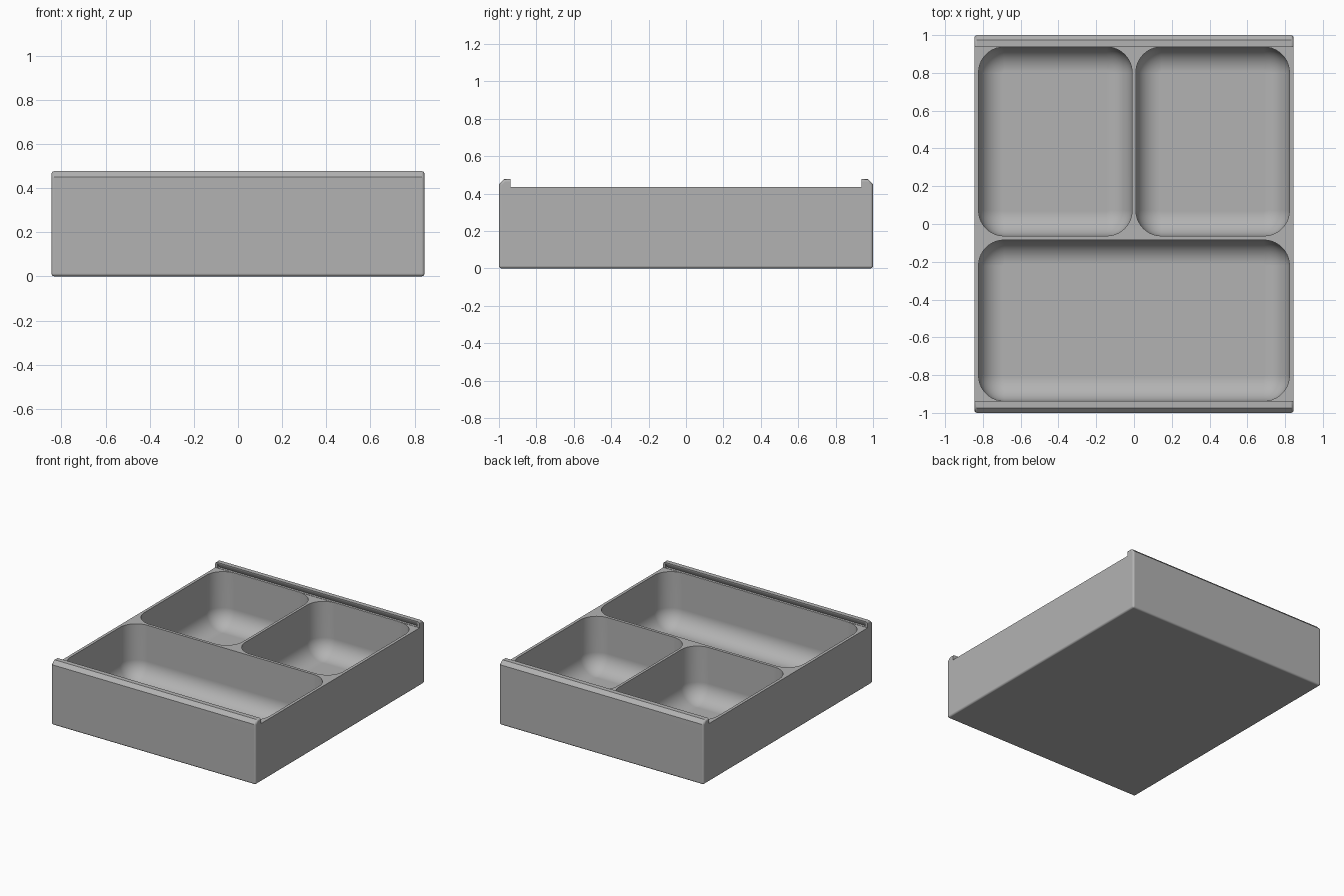
import bpy, bmesh, math
from mathutils import Vector

cube = bpy.data.objects.get("Cube")
if cube:
    bpy.data.objects.remove(cube, do_unlink=True)

HALF_X = 0.845    # half width of the tray
RIM = 0.435       # height of the tray rim
TOP = 0.477       # height of the rails
FLOOR = 0.035     # height of the compartment floors

grey = bpy.data.materials.new("plain grey")
grey.use_nodes = True
colour = (0.45, 0.45, 0.45, 1)
grey.diffuse_color = colour
grey.node_tree.nodes["Principled BSDF"].inputs["Base Color"].default_value = colour


def make_object(name, bm):
    bmesh.ops.recalc_face_normals(bm, faces=bm.faces)
    mesh = bpy.data.meshes.new(name)
    bm.to_mesh(mesh)
    bm.free()
    mesh.materials.append(grey)
    obj = bpy.data.objects.new(name, mesh)
    bpy.context.collection.objects.link(obj)
    return obj


def prism(profile, half):
    """Extrude a (y, z) profile along x."""
    bm = bmesh.new()
    face = bm.faces.new([bm.verts.new((-half, y, z)) for y, z in profile])
    moved = bmesh.ops.extrude_face_region(bm, geom=[face])["geom"]
    verts = [v for v in moved if isinstance(v, bmesh.types.BMVert)]
    bmesh.ops.translate(bm, verts=verts, vec=(2 * half, 0, 0))
    return bm


def rounded_ring(bm, x0, x1, y0, y1, radius, z, steps=10):
    """Ring of vertices around a rounded rectangle."""
    corners = [(x1 - radius, y1 - radius), (x0 + radius, y1 - radius),
               (x0 + radius, y0 + radius), (x1 - radius, y0 + radius)]
    ring = []
    for i, (cx, cy) in enumerate(corners):
        for s in range(steps + 1):
            a = (i + s / steps) * math.pi / 2
            ring.append(bm.verts.new((cx + radius * math.cos(a),
                                      cy + radius * math.sin(a), z)))
    return ring


def compartment_cutter(name, x0, x1, y0, y1, corner=0.135, fillet=0.13, steps=10):
    """Rounded pocket with a filleted floor."""
    bm = bmesh.new()
    rings = [rounded_ring(bm, x0, x1, y0, y1, corner, TOP + 0.1)]
    for s in range(steps + 1):
        a = s / steps * math.pi / 2
        d = fillet * (1 - math.cos(a))
        z = FLOOR + fillet * (1 - math.sin(a))
        rings.append(rounded_ring(bm, x0 + d, x1 - d, y0 + d, y1 - d, corner - d, z))
    for low, high in zip(rings, rings[1:]):
        for i in range(len(low)):
            j = (i + 1) % len(low)
            bm.faces.new((low[i], low[j], high[j], high[i]))
    bm.faces.new(rings[0])
    bm.faces.new(rings[-1])
    return make_object(name, bm)


# Tray body with a chamfered rail along front and back
half_profile = [(1, 0), (1, 0.45), (0.973, TOP), (0.938, TOP), (0.938, RIM)]
bm = prism(half_profile + [(-y, z) for y, z in reversed(half_profile)], HALF_X)
soft = []
for e in bm.edges:
    mid = (e.verts[0].co + e.verts[1].co) / 2
    at_end = abs(mid.x) > HALF_X - 0.001
    if mid.z < 0.001 or (at_end and abs(mid.y) > 0.95):
        soft.append(e)
bmesh.ops.bevel(bm, geom=soft, offset=0.014, segments=3, profile=0.5, affect="EDGES")
tray = make_object("tray_body", bm)

# Three compartments
cutters = [
    compartment_cutter("left_rear_compartment_cutter", 0.01, 0.823, -0.063, 0.937),
    compartment_cutter("right_rear_compartment_cutter", -0.823, -0.01, -0.063, 0.937),
    compartment_cutter("front_compartment_cutter", -0.823, 0.823, -0.937, -0.085),
]

# Undercut grooves for a lid, inside each rail
for side, name in ((-1, "front_groove_cutter"), (1, "back_groove_cutter")):
    groove = [(0.92, RIM + 0.002), (0.956, RIM + 0.002), (0.938, 0.466), (0.92, 0.466)]
    cutters.append(make_object(name, prism([(side * y, z) for y, z in groove], 0.825)))

for cutter in cutters:
    cutter.hide_render = True
    cutter.hide_viewport = True
    cut = tray.modifiers.new(cutter.name, "BOOLEAN")
    cut.operation = "DIFFERENCE"
    cut.solver = "EXACT"
    cut.object = cutter

# Bake the cuts, then shade smooth with sharp rims
bpy.context.view_layer.update()
evaluated = tray.evaluated_get(bpy.context.evaluated_depsgraph_get())
tray_mesh = bpy.data.meshes.new_from_object(evaluated)
tray.modifiers.clear()
tray.data = tray_mesh
for cutter in cutters:
    bpy.data.objects.remove(cutter, do_unlink=True)

bpy.ops.object.select_all(action="DESELECT")
tray.select_set(True)
bpy.context.view_layer.objects.active = tray
bpy.ops.object.shade_smooth_by_angle(angle=math.radians(32))
normals = tray.modifiers.new("even_shading", "WEIGHTED_NORMAL")
normals.keep_sharp = True
